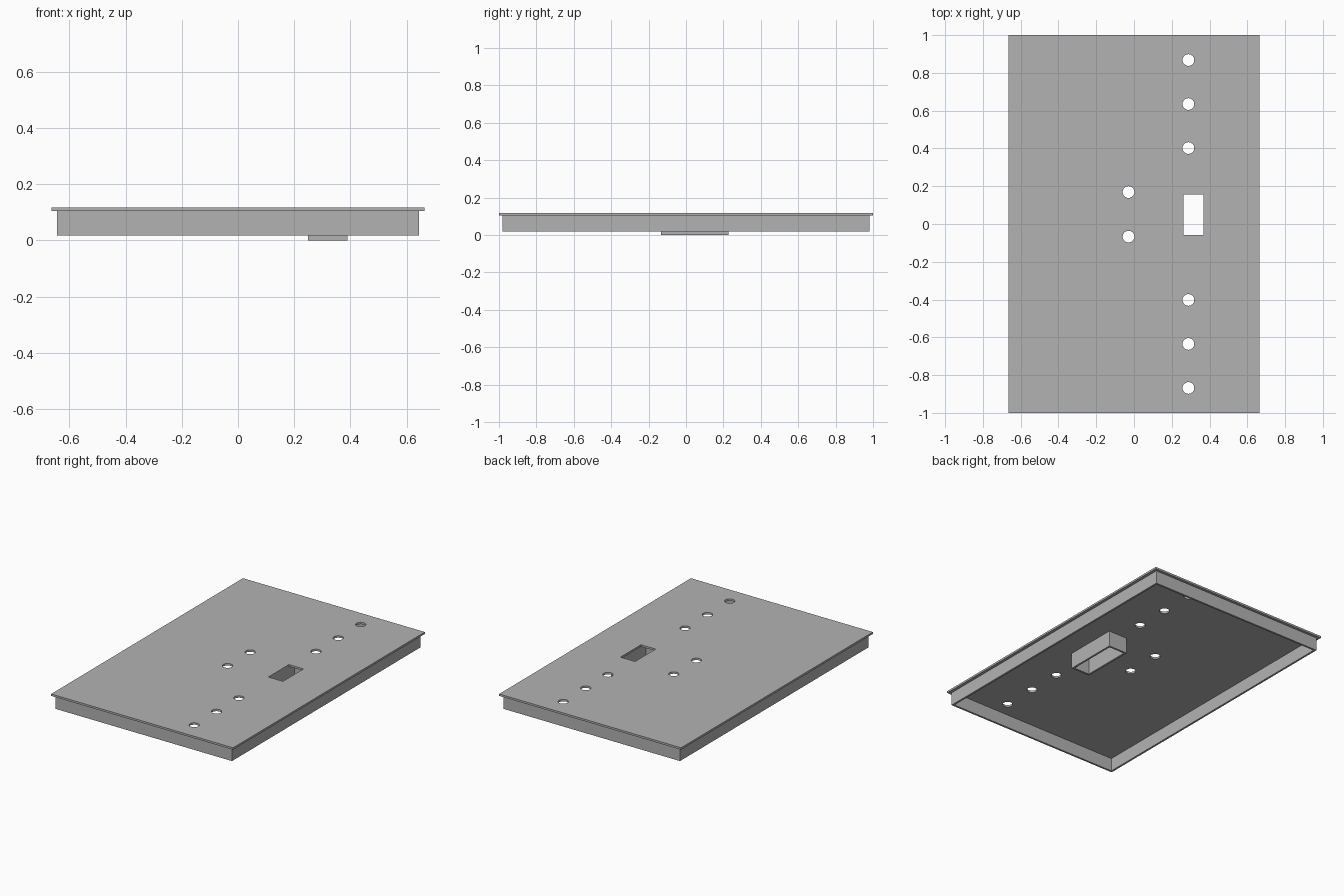
import bpy
import bmesh
from mathutils import Matrix, Vector

cube = bpy.data.objects.get("Cube")
if cube:
    bpy.data.objects.remove(cube, do_unlink=True)

SHEET = 0.013            # sheet thickness
TOP, UNDER, RIM = 0.118, 0.105, 0.018

grey = bpy.data.materials.new("plain grey")
grey.use_nodes = True
colour = (0.45, 0.45, 0.45, 1)
grey.diffuse_color = colour
grey.node_tree.nodes["Principled BSDF"].inputs["Base Color"].default_value = colour


def add_box(bm, x0, x1, y0, y1, z0, z1):
    size = Vector((x1 - x0, y1 - y0, z1 - z0))
    mid = Vector((x0 + x1, y0 + y1, z0 + z1)) / 2
    bmesh.ops.create_cube(bm, size=1, matrix=Matrix.Translation(mid) @ Matrix.Diagonal(size).to_4x4())


def make_object(name, bm):
    mesh = bpy.data.meshes.new(name)
    bm.to_mesh(mesh)
    bm.free()
    mesh.materials.append(grey)
    obj = bpy.data.objects.new(name, mesh)
    bpy.context.collection.objects.link(obj)
    return obj


def make_frame(name, x0, x1, y0, y1, z0, z1):
    """Thin rectangular tube, open at the top and bottom."""
    bm = bmesh.new()
    rings = []
    for inset in (0, SHEET):
        corners = [(x0 + inset, y0 + inset), (x1 - inset, y0 + inset),
                   (x1 - inset, y1 - inset), (x0 + inset, y1 - inset)]
        for z in (z0, z1):
            rings.append([bm.verts.new((x, y, z)) for x, y in corners])
    out_low, out_high, in_low, in_high = rings
    loop = [out_low, out_high, in_high, in_low]
    for k in range(4):
        a, b = loop[k], loop[(k + 1) % 4]
        for i in range(4):
            j = (i + 1) % 4
            bm.faces.new((a[i], a[j], b[j], b[i]))
    bmesh.ops.recalc_face_normals(bm, faces=bm.faces)
    return make_object(name, bm)


# Top panel
bm = bmesh.new()
add_box(bm, -0.664, 0.664, -1, 1, UNDER, TOP)
panel = make_object("top_panel", bm)

# Round holes and the rectangular slot, cut through the panel
holes = [(0.288, side * y) for side in (-1, 1) for y in (0.402, 0.635, 0.868)]
holes += [(-0.029, 0.169), (-0.029, -0.067)]
bm = bmesh.new()
for x, y in holes:
    bmesh.ops.create_cone(bm, cap_ends=True, segments=32, radius1=0.031, radius2=0.031,
                          depth=0.1, matrix=Matrix.Translation((x, y, TOP)))
add_box(bm, 0.262, 0.369, -0.058, 0.157, 0.06, 0.16)
cutter = make_object("hole_cutter", bm)
cutter.hide_render = True

cut = panel.modifiers.new("holes", 'BOOLEAN')
cut.operation = 'DIFFERENCE'
cut.solver = 'EXACT'
cut.object = cutter
bpy.context.view_layer.objects.active = panel
bpy.ops.object.modifier_apply(modifier=cut.name)
bpy.data.objects.remove(cutter, do_unlink=True)

# Skirt around the underside and the duct below the slot
make_frame("skirt", -0.644, 0.644, -0.982, 0.982, RIM, UNDER)
make_frame("slot_duct", 0.249, 0.389, -0.134, 0.227, 0, UNDER)
